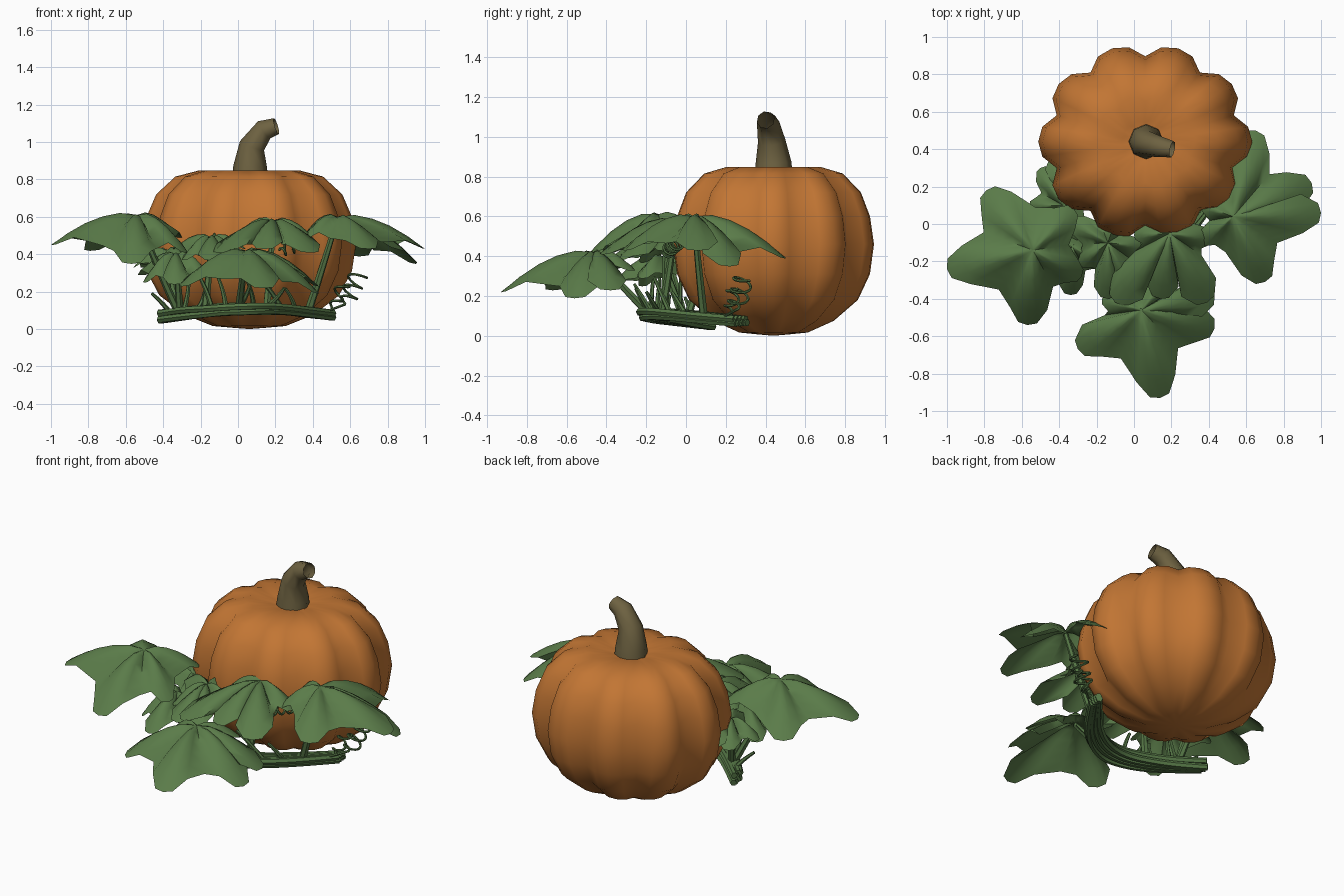
import bpy, bmesh, math, random
from mathutils import Vector

random.seed(4)
if "Cube" in bpy.data.objects:
    bpy.data.objects.remove(bpy.data.objects["Cube"])


def material(name, rgb):
    m = bpy.data.materials.new(name)
    m.use_nodes = True
    m.diffuse_color = (*rgb, 1)
    bsdf = m.node_tree.nodes["Principled BSDF"]
    bsdf.inputs["Base Color"].default_value = (*rgb, 1)
    bsdf.inputs["Roughness"].default_value = 0.8
    return m


ORANGE = material("pumpkin_orange", (0.54, 0.18, 0.034))
BROWN = material("stem_brown", (0.155, 0.122, 0.053))
GREEN = material("leaf_green", (0.103, 0.2, 0.067))
VINE = material("vine_green", (0.09, 0.18, 0.06))


def select(obj):
    bpy.ops.object.select_all(action="DESELECT")
    obj.select_set(True)
    bpy.context.view_layer.objects.active = obj


def mesh_object(name, bm, mat):
    mesh = bpy.data.meshes.new(name)
    bm.to_mesh(mesh)
    bm.free()
    mesh.materials.append(mat)
    obj = bpy.data.objects.new(name, mesh)
    bpy.context.collection.objects.link(obj)
    select(obj)
    bpy.ops.object.shade_smooth_by_angle(angle=math.radians(85))


def tube(name, points, radius, mat, taper=None, smooth_path=True, caps=True, sides=1):
    """Round tube along a path, turned into a mesh."""
    curve = bpy.data.curves.new(name, "CURVE")
    curve.dimensions = "3D"
    curve.bevel_depth = radius
    curve.bevel_resolution = sides
    curve.use_fill_caps = caps
    s = curve.splines.new("NURBS" if smooth_path else "POLY")
    s.points.add(len(points) - 1)
    for i, p in enumerate(points):
        s.points[i].co = (*p, 1)
        s.points[i].radius = taper[i] if taper else 1
    if smooth_path:
        s.order_u = 3
        s.use_endpoint_u = True
        s.resolution_u = 4
    curve.materials.append(mat)
    obj = bpy.data.objects.new(name, curve)
    bpy.context.collection.objects.link(obj)
    select(obj)
    bpy.ops.object.convert(target="MESH")
    bpy.ops.object.shade_smooth_by_angle(angle=math.radians(50))


# Pumpkin: ten rounded lobes swept around a squat profile
CENTRE = Vector((0.06, 0.44, 0))
LOBES, PER_LOBE = 10, 4
PROFILE = [(0.14, 0.006), (0.34, 0.016), (0.6, 0.075), (0.84, 0.18), (0.96, 0.31), (1, 0.46),
           (0.96, 0.6), (0.87, 0.72), (0.69, 0.815), (0.47, 0.848), (0.22, 0.835)]


def pumpkin():
    bm = bmesh.new()
    n = LOBES * PER_LOBE
    rings = []
    for r, z in PROFILE:
        ring = []
        for i in range(n):
            a = math.tau * i / n
            groove = 1 - 0.13 * (1 - abs(math.cos(a * LOBES / 2))) ** 1.3
            ring.append(bm.verts.new(CENTRE + Vector((0.572 * r * groove * math.cos(a),
                                                      0.525 * r * groove * math.sin(a), z))))
        rings.append(ring)
    for lo, hi in zip(rings, rings[1:]):
        for i in range(n):
            j = (i + 1) % n
            bm.faces.new((lo[i], lo[j], hi[j], hi[i]))
    for ring, z in ((rings[0], 0), (rings[-1], 0.81)):
        hub = bm.verts.new(CENTRE + Vector((0, 0, z)))
        for i in range(n):
            bm.faces.new((ring[i], ring[(i + 1) % n], hub))
    bmesh.ops.recalc_face_normals(bm, faces=bm.faces)
    mesh_object("pumpkin_body", bm, ORANGE)


pumpkin()

# Bent, open ended stalk
tube("pumpkin_stalk", [(0.065, 0.44, 0.8), (0.065, 0.44, 0.87), (0.075, 0.43, 0.98),
                       (0.14, 0.413, 1.065), (0.205, 0.4, 1.085)],
     0.06, BROWN, [1.6, 1.5, 1.15, 0.95, 0.75], smooth_path=False, caps=False, sides=2)


# Leaves: blunt lobes around a raised hub, edges drooping
def leaf(name, hub, tips):
    hub = Vector(hub)
    tips = sorted((Vector(t) - hub for t in tips), key=lambda t: math.atan2(t.y, t.x))
    outline = []  # offset from hub and pleat height
    for k, tip in enumerate(tips):
        nxt = tips[(k + 1) % len(tips)]
        flat = Vector((tip.x, tip.y, 0))
        side = Vector((-tip.y, tip.x, 0)).normalized()
        gap = (math.atan2(nxt.y, nxt.x) - math.atan2(tip.y, tip.x)) % math.tau
        width = min(0.25 * flat.length, 0.105)
        for along, across, lift in ((0.78, -1, 0), (0.97, -0.5, 0.012), (1, 0, 0.02),
                                    (0.97, 0.5, 0.012), (0.78, 1, 0)):
            outline.append((flat * along + side * across * width
                            + Vector((0, 0, tip.z * along ** 1.3)), lift))
        mean = (flat.length + nxt.xy.length) / 2
        reach = mean * (0.64 if gap < 1.7 else 0.45)
        mid = math.atan2(tip.y, tip.x) + gap / 2
        outline.append((Vector((reach * math.cos(mid), reach * math.sin(mid),
                                (tip.z + nxt.z) / 2 * 0.72)), -0.022))
    bm = bmesh.new()
    top = bm.verts.new(hub - Vector((0, 0, 0.01)))
    rings = []
    for t in (0.2, 0.4, 0.6, 0.8, 1):
        rings.append([bm.verts.new(hub + Vector((p.x * t, p.y * t, p.z * t ** 1.6
                                                 + lift * math.sin(math.pi * t * 0.9) * 1.3)))
                      for p, lift in outline])
    n = len(outline)
    for i in range(n):
        j = (i + 1) % n
        bm.faces.new((top, rings[0][i], rings[0][j]))
        for a, b in zip(rings, rings[1:]):
            bm.faces.new((a[i], b[i], b[j], a[j]))
    mesh_object(name, bm, GREEN)


LEAVES = {
    "leaf_right_side": ((-0.54, -0.14, 0.62), [(-1, -0.24, 0.44), (-0.79, 0.18, 0.41), (-0.57, -0.54, 0.34),
                                               (-0.28, -0.28, 0.4), (-0.32, 0.08, 0.48)]),
    "leaf_left_side": ((0.53, 0.04, 0.61), [(0.65, 0.5, 0.38), (0.95, 0.22, 0.34), (1, 0.06, 0.42),
                                            (0.7, -0.31, 0.42), (0.36, -0.1, 0.48), (0.36, 0.1, 0.5)]),
    "leaf_middle": ((0.19, -0.05, 0.59), [(-0.1, -0.42, 0.4), (0.39, -0.42, 0.4), (0.42, -0.08, 0.46),
                                          (0.0, -0.06, 0.5), (0.14, -0.4, 0.42)]),
    "leaf_front": ((0.04, -0.46, 0.43), [(0.14, -0.93, 0.21), (-0.3, -0.67, 0.22), (0.43, -0.56, 0.18),
                                         (0.43, -0.38, 0.22), (-0.17, -0.4, 0.3), (0.2, -0.27, 0.32)]),
    "leaf_small_inner": ((-0.14, -0.1, 0.5), [(-0.14, -0.4, 0.36), (-0.29, -0.22, 0.36), (-0.34, 0.02, 0.42),
                                              (0.04, -0.12, 0.42), (-0.02, -0.36, 0.36), (-0.1, 0.02, 0.46)]),
    "leaf_small_low": ((-0.33, -0.12, 0.41), [(-0.34, -0.38, 0.23), (-0.5, -0.22, 0.24), (-0.52, 0.05, 0.28),
                                              (-0.16, -0.22, 0.28)]),
    "leaf_small_back": ((-0.38, 0.1, 0.43), [(-0.5, 0.3, 0.32), (-0.42, 0.36, 0.34), (-0.56, 0.1, 0.32),
                                             (-0.28, -0.08, 0.36)]),
}
for name, (hub, tips) in LEAVES.items():
    leaf(name, hub, tips)


# Bundle of ground vines bowed around the front of the pumpkin
def vine_point(t, spread=0.0, rise=0.0):
    """Point along the bundle, t from 0 on the right to 1 on the left."""
    x = -0.42 + 0.93 * t
    bow = math.sin(math.pi * t)
    return Vector((x, 0.11 + 0.17 * t - 0.36 * bow - spread * (0.5 + bow * 0.5),
                   0.048 + 0.04 * bow + 0.015 * t + rise * (1 - t / 3)))


for row in range(2):
    for col in range(4):
        spread = (col - 1.5) * 0.038 + row * 0.015
        tube(f"ground_vine_{row}_{col}",
             [vine_point(t / 8, spread, row * 0.034 + random.uniform(-0.006, 0.006)) for t in range(9)],
             0.019, VINE)

# Leaf stalks rising from the bundle
for name, (hub, tips) in LEAVES.items():
    hub = Vector(hub)
    foot = vine_point(min(max((hub.x + 0.42) / 0.93 - 0.04, 0.12), 0.85))
    bend = foot.lerp(hub, 0.6) + Vector((0, 0, -0.03))
    tube(name.replace("leaf", "leaf_stalk"), [foot, bend, hub - Vector((0, 0, 0.02))],
         0.02, VINE, [1.1, 0.9, 0.7])

# Thin shoots fanning out under the leaves
for i in range(10):
    foot = vine_point(0.06 + 0.08 * i, 0.02, 0.03)
    tip = foot + Vector((random.uniform(-0.14, 0.1), random.uniform(-0.1, 0.02), random.uniform(0.1, 0.2)))
    tube(f"shoot_{i}", [foot, foot.lerp(tip, 0.5) + Vector((0.015, 0, 0)), tip], 0.012, VINE, [1.2, 1, 0.7])


# Coiled tendrils
def tendril(name, start, end, turns, radius):
    start, end = Vector(start), Vector(end)
    axis = (end - start).normalized()
    u = axis.orthogonal().normalized()
    v = axis.cross(u)
    steps = turns * 10
    pts = [start.lerp(end, i / steps) + radius * min(1, i / 6) *
           (u * math.cos(math.tau * i / 10) + v * math.sin(math.tau * i / 10)) for i in range(steps + 1)]
    tube(name, [vine_point(0.9)] + pts if name.endswith("side") else pts, 0.007, VINE)


tendril("tendril_upper_side", (0.57, 0.25, 0.13), (0.65, 0.29, 0.3), 3, 0.05)
tendril("tendril_lower_side", (0.5, 0.22, 0.1), (0.57, 0.24, 0.25), 2, 0.035)
tendril("tendril_front", (0.22, -0.1, 0.42), (0.4, -0.04, 0.47), 4, 0.035)
